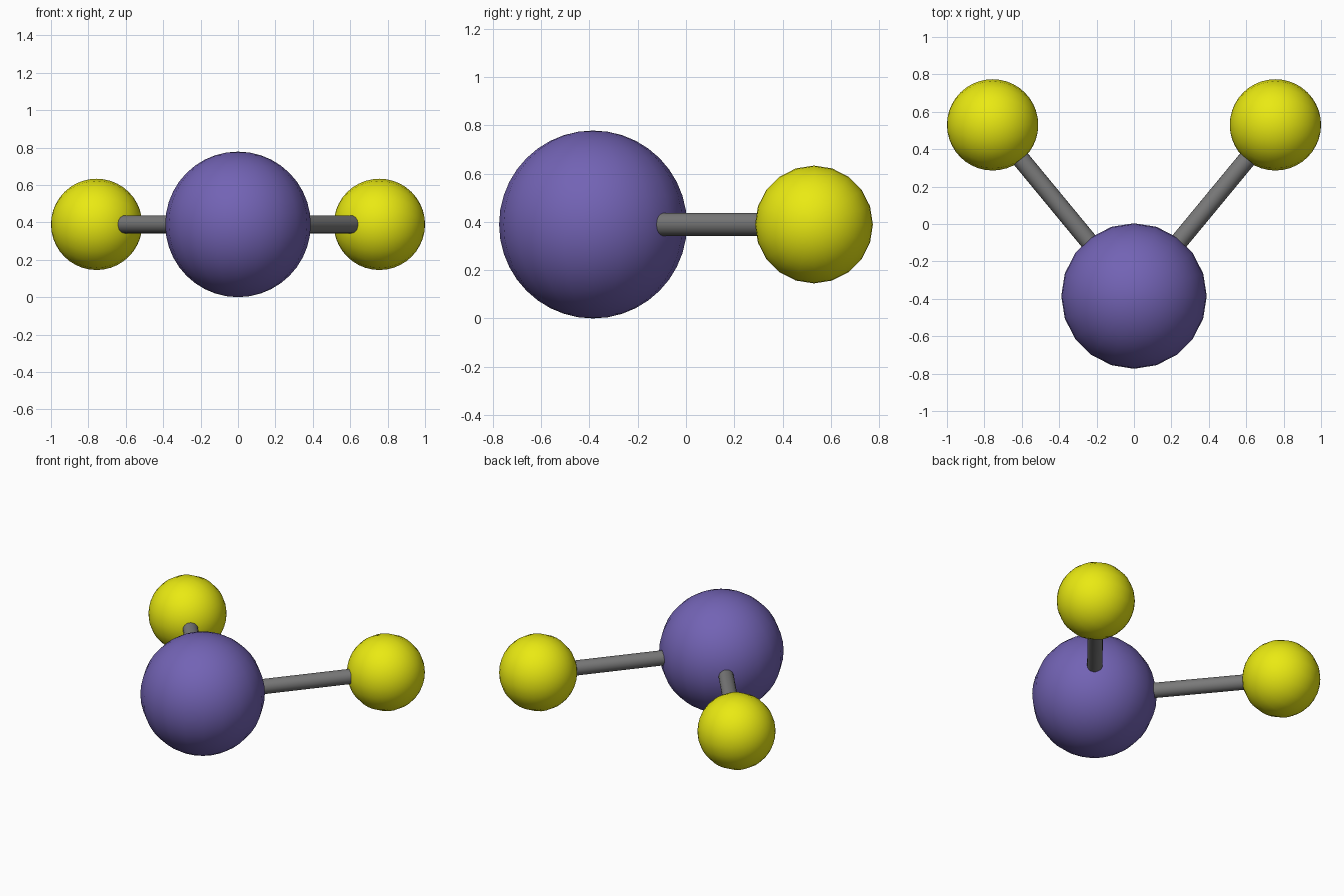
import bpy
from math import pi
from mathutils import Vector

if "Cube" in bpy.data.objects:
    bpy.data.objects.remove(bpy.data.objects["Cube"])

Z = 0.389
CENTRE = Vector((0, -0.385, Z))


def material(name, rgb):
    m = bpy.data.materials.new(name)
    m.diffuse_color = (*rgb, 1)
    m.use_nodes = True
    m.node_tree.nodes["Principled BSDF"].inputs["Base Color"].default_value = m.diffuse_color
    return m


def finish(name, mat):
    ob = bpy.context.object
    ob.name = name
    ob.data.materials.append(mat)
    return ob


def ball(name, radius, loc, mat, rot=(0, 0, 0)):
    bpy.ops.mesh.primitive_uv_sphere_add(segments=20, ring_count=20, radius=radius,
                                         location=loc, rotation=rot)
    bpy.ops.object.shade_smooth()
    return finish(name, mat)


def rod(name, a, b, radius, mat):
    d = b - a
    bpy.ops.mesh.primitive_cylinder_add(vertices=20, radius=radius, depth=d.length,
                                        location=(a + b) / 2,
                                        rotation=d.to_track_quat('Z', 'Y').to_euler())
    bpy.ops.object.shade_smooth_by_angle()
    return finish(name, mat)


purple = material("purple", (0.17, 0.125, 0.46))
yellow = material("yellow", (0.82, 0.82, 0.006))
grey = material("dark_grey", (0.19, 0.19, 0.19))

# large central atom
ball("central_atom", 0.389, CENTRE, purple)

# outer atoms, poles along x, each joined by a bond
for side, s in (("left", -1), ("right", 1)):
    outer = Vector((s * 0.756, 0.53, Z))
    ball(side + "_atom", 0.244, outer, yellow, (0, s * pi / 2, 0))
    rod(side + "_bond", CENTRE, outer, 0.048, grey)
